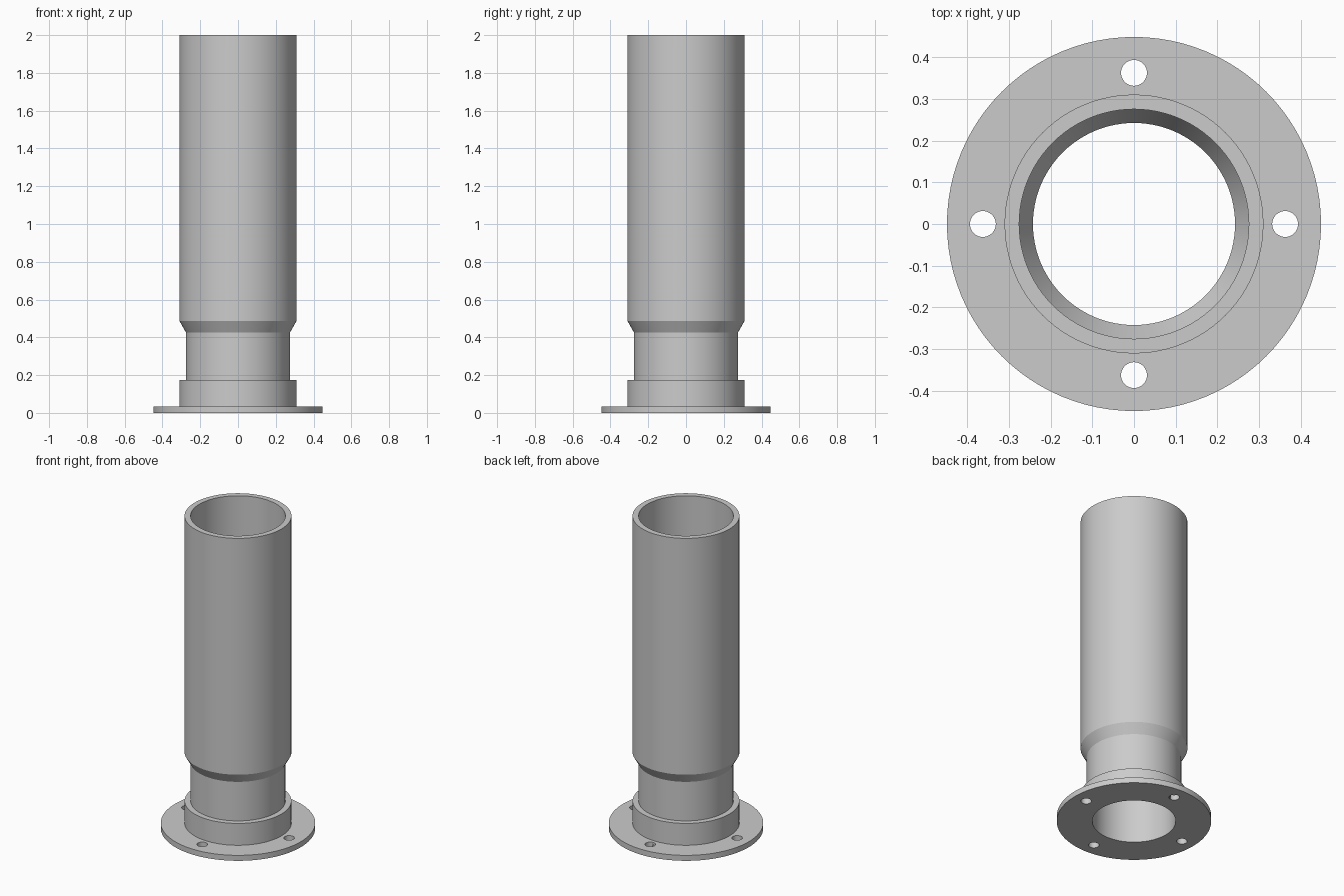
import bpy
import bmesh
from math import cos, sin, pi, radians

SEGMENTS = 96
BORE, NECK, BARREL, FLANGE = 0.242, 0.275, 0.31, 0.448
FLANGE_TOP, COLLAR_TOP = 0.035, 0.175
CONE_LOW, CONE_HIGH, HEIGHT = 0.425, 0.487, 2.0

cube = bpy.data.objects.get("Cube")
if cube:
    bpy.data.objects.remove(cube, do_unlink=True)

grey = bpy.data.materials.new("plain grey metal")
grey.use_nodes = True
colour = (0.6, 0.6, 0.6, 1)
grey.diffuse_color = colour
grey.node_tree.nodes["Principled BSDF"].inputs["Base Color"].default_value = colour


def lathe(name, profile):
    """Revolve a closed (radius, height) profile around z."""
    bm = bmesh.new()
    rings = []
    for i in range(SEGMENTS):
        a = 2 * pi * i / SEGMENTS
        rings.append([bm.verts.new((r * cos(a), r * sin(a), z)) for r, z in profile])
    n = len(profile)
    for i, ring in enumerate(rings):
        after = rings[(i + 1) % SEGMENTS]
        for j in range(n):
            k = (j + 1) % n
            bm.faces.new((ring[j], after[j], after[k], ring[k]))
    bmesh.ops.recalc_face_normals(bm, faces=bm.faces)
    mesh = bpy.data.meshes.new(name)
    bm.to_mesh(mesh)
    bm.free()
    mesh.materials.append(grey)
    obj = bpy.data.objects.new(name, mesh)
    bpy.context.collection.objects.link(obj)
    return obj


def activate(obj):
    bpy.ops.object.select_all(action="DESELECT")
    obj.select_set(True)
    bpy.context.view_layer.objects.active = obj


# Stepped pipe: narrow neck flaring into the wide barrel, open at both ends
pipe = lathe("pipe", [
    (BORE, FLANGE_TOP), (NECK, FLANGE_TOP), (NECK, CONE_LOW), (BARREL, CONE_HIGH),
    (BARREL, HEIGHT), (NECK, HEIGHT), (NECK, CONE_HIGH), (BORE, CONE_LOW)])

# Collar around the foot of the neck
collar = lathe("collar", [
    (NECK, FLANGE_TOP), (BARREL, FLANGE_TOP), (BARREL, COLLAR_TOP), (NECK, COLLAR_TOP)])

# Base flange with four bolt holes
flange = lathe("flange", [
    (BORE, 0), (FLANGE, 0), (FLANGE, FLANGE_TOP), (BORE, FLANGE_TOP)])
for i in range(4):
    a = i * pi / 2
    bpy.ops.mesh.primitive_cylinder_add(
        vertices=40, radius=0.031, depth=0.2,
        location=(0.362 * cos(a), 0.362 * sin(a), 0))
    cutter = bpy.context.object
    cutter.name = "bolt_hole_cutter"
    cutter.hide_render = True
    cutter.data.materials.append(grey)
    activate(flange)
    cut = flange.modifiers.new("bolt_hole", "BOOLEAN")
    cut.operation = "DIFFERENCE"
    cut.solver = "EXACT"
    cut.object = cutter
    bpy.ops.object.modifier_apply(modifier=cut.name)
    bpy.data.objects.remove(cutter, do_unlink=True)

for part in (pipe, collar, flange):
    activate(part)
    bpy.ops.object.shade_smooth_by_angle(angle=radians(25))
